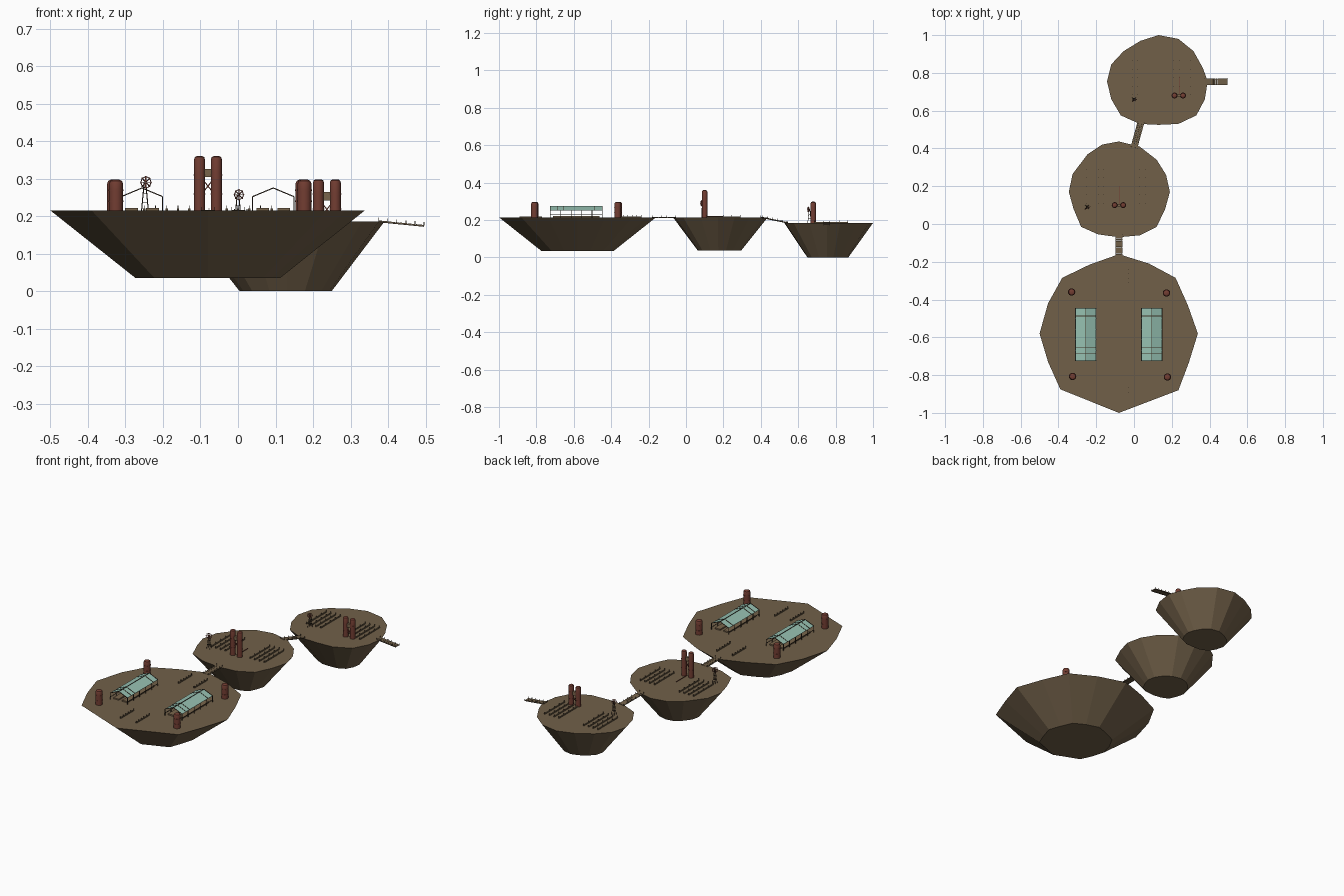
import bpy, bmesh, math
from mathutils import Vector, Matrix

if "Cube" in bpy.data.objects:
    bpy.data.objects.remove(bpy.data.objects["Cube"])


def material(name, rgb):
    m = bpy.data.materials.new(name)
    m.diffuse_color = (*rgb, 1)
    m.use_nodes = True
    m.node_tree.nodes["Principled BSDF"].inputs["Base Color"].default_value = m.diffuse_color
    return m


EARTH = material("earth_brown", (0.165, 0.117, 0.066))
RUST = material("rust_red", (0.17, 0.047, 0.032))
GLASS = material("pale_teal", (0.31, 0.54, 0.45))
DARK = material("dark_timber", (0.05, 0.034, 0.02))
WOOD = material("tan_timber", (0.19, 0.13, 0.072))


class Part:
    """Collects primitives into one named object."""

    def __init__(self, name, mat):
        self.name, self.mat, self.bm = name, mat, bmesh.new()

    def box(self, centre, size, rot=None):
        m = Matrix.Translation(centre) @ (rot or Matrix()) @ Matrix.Diagonal((*size, 1))
        bmesh.ops.create_cube(self.bm, size=1, matrix=m)

    def beam(self, a, b, w, h=None):
        a, b = Vector(a), Vector(b)
        d = b - a
        rot = d.to_track_quat('Y', 'Z').to_matrix().to_4x4()
        self.box((a + b) / 2, (w, d.length, h or w), rot)

    def rings(self, loops):
        """Skin a stack of closed loops and cap both ends."""
        vs = [[self.bm.verts.new(p) for p in loop] for loop in loops]
        n = len(vs[0])
        for lo, hi in zip(vs, vs[1:]):
            for i in range(n):
                self.bm.faces.new((lo[i], lo[(i + 1) % n], hi[(i + 1) % n], hi[i]))
        self.bm.faces.new(vs[0][::-1])
        self.bm.faces.new(vs[-1])

    def done(self, smooth=False):
        bmesh.ops.recalc_face_normals(self.bm, faces=self.bm.faces)
        me = bpy.data.meshes.new(self.name)
        self.bm.to_mesh(me)
        self.bm.free()
        me.materials.append(self.mat)
        ob = bpy.data.objects.new(self.name, me)
        bpy.context.collection.objects.link(ob)
        if smooth:
            bpy.context.view_layer.objects.active = ob
            ob.select_set(True)
            bpy.ops.object.shade_smooth_by_angle(angle=math.radians(40))
            ob.select_set(False)


# Floating islands: irregular outline tapering to a smaller flat base
def island(name, centre, z0, z1, outline):
    c = Vector(centre)

    def loop(k, z):
        return [(*(c + (Vector(p) - c) * k), z) for p in outline]
    p = Part(name, EARTH)
    p.rings([loop(0.46, z0), loop(1, z1)])
    p.done()


island("front_island", (-0.08, -0.58), 0.035, 0.215, [
    (-0.08, -0.16), (-0.235, -0.215), (-0.38, -0.285), (-0.455, -0.42), (-0.5, -0.58), (-0.455, -0.73),
    (-0.39, -0.875), (-0.08, -1.0), (0.235, -0.88), (0.29, -0.735), (0.338, -0.58), (0.285, -0.43),
    (0.22, -0.285), (0.08, -0.21)])
island("middle_island", (-0.08, 0.175), 0.038, 0.215, [
    (-0.08, 0.437), (-0.17, 0.42), (-0.245, 0.37), (-0.325, 0.265), (-0.345, 0.17), (-0.32, 0.08),
    (-0.28, -0.015), (-0.19, -0.055), (-0.08, -0.07), (0.03, -0.06), (0.12, -0.015), (0.165, 0.08),
    (0.19, 0.17), (0.17, 0.26), (0.12, 0.34), (0.03, 0.41)])
island("back_island", (0.13, 0.755), 0.0, 0.185, [
    (0.13, 1.0), (0.035, 0.97), (-0.055, 0.915), (-0.12, 0.845), (-0.143, 0.755), (-0.12, 0.66),
    (-0.07, 0.575), (0.03, 0.53), (0.13, 0.525), (0.235, 0.53), (0.33, 0.575), (0.375, 0.66),
    (0.39, 0.755), (0.365, 0.825), (0.315, 0.915), (0.235, 0.98)])


# Storage tanks with rounded caps and raised hoops
def tank(name, x, y, z0, z1, r):
    h = z1 - z0
    prof = [(r, 0)]
    for f in (0.3, 0.65):
        prof += [(r, f * h), (r * 1.06, f * h), (r * 1.06, f * h + 0.003), (r, f * h + 0.003)]
    prof += [(r, h - 0.01), (r * 0.85, h - 0.003), (r * 0.5, h)]
    p = Part(name, RUST)
    p.rings([[(x + q * math.cos(i * math.tau / 14), y + q * math.sin(i * math.tau / 14), z0 + z)
              for i in range(14)] for q, z in prof])
    p.done(True)


for i, (x, y) in enumerate([(-0.33, -0.36), (0.172, -0.365), (-0.325, -0.807), (0.177, -0.81)]):
    tank(f"corner_tank_{i + 1}", x, y, 0.213, 0.297, 0.0185)

for label, x, y, z0, z1 in (("middle", -0.08, 0.1, 0.213, 0.36), ("back", 0.237, 0.68, 0.183, 0.298)):
    for side in (-1, 1):
        tank(f"{label}_twin_tank_{'left' if side < 0 else 'right'}", x + side * 0.0225, y, z0, z1, 0.0148)
    p = Part(f"{label}_tank_bracket", WOOD)
    p.box((x, y, z1 - 0.045), (0.032, 0.014, 0.022))
    p.done()
    p = Part(f"{label}_tank_brace", RUST)
    for s in (-1, 1):
        p.beam((x - s * 0.016, y, z1 - 0.1), (x + s * 0.016, y, z1 - 0.06), 0.003)
    p.beam((x + 0.003, y, z0 + 0.006), (x + 0.003, y + 0.1, z0 + 0.006), 0.003)
    p.done()

# Greenhouses: open gabled glass roof on a timber frame, with beds beneath
Y0, Y1, EAVE, RIDGE, G = -0.725, -0.447, 0.252, 0.275, 0.215
for label, cx in (("left", -0.256), ("right", 0.094)):
    w = 0.055
    glass, frame, beds = (Part(f"{label}_greenhouse_{n}", m) for n, m in
                          (("glass", GLASS), ("frame", DARK), ("beds", WOOD)))
    sec = [(-w, EAVE), (0, RIDGE), (w, EAVE), (w, EAVE - 0.0015), (0, RIDGE - 0.0015), (-w, EAVE - 0.0015)]
    glass.rings([[(cx + x, y, z) for x, z in sec] for y in (Y0, Y1)])
    for y in (Y0, -0.688, -0.656, -0.487, Y1):
        for s in (-1, 1):
            frame.beam((cx + s * w, y, EAVE), (cx, y, RIDGE), 0.003)
    for s in (-1, 1):
        for i in range(6):
            y = Y0 + (Y1 - Y0) * i / 5
            frame.beam((cx + s * w, y, G), (cx + s * w, y, EAVE), 0.003)
        frame.beam((cx + s * w, Y0, G + 0.014), (cx + s * w, Y1, G + 0.014), 0.002)
        beds.box((cx + s * 0.028, (Y0 + Y1) / 2, G + 0.003), (0.034, Y1 - Y0 - 0.03, 0.008))
    frame.beam((cx, Y0, RIDGE), (cx, Y1, RIDGE), 0.003)
    for part in (glass, frame, beds):
        part.done()


# Crop rows with small stakes
def crops(name, xs, y0, y1, z, count):
    rows, stakes = Part(name + "_rows", EARTH), Part(name + "_stakes", DARK)
    for x in xs:
        rows.box((x, (y0 + y1) / 2, z + 0.002), (0.006, y1 - y0, 0.006))
        for i in range(count):
            y = y0 + (y1 - y0) * i / (count - 1)
            stakes.box((x, y, z + 0.006), (0.002, 0.002, 0.014))
    rows.done()
    stakes.done()


for label, cx, cy, z in (("middle", -0.08, 0.18, 0.215), ("back", 0.13, 0.755, 0.185)):
    for side, s in (("left", -1), ("right", 1)):
        crops(f"{label}_{side}_crop", [cx + s * d for d in (0.08, 0.11, 0.14, 0.17)],
              cy - 0.07, cy + 0.11, z, 5)
for label, y in (("north", -0.3), ("south", -0.83)):
    crops(f"front_{label}_crop", (-0.13, -0.03), y - 0.06, y + 0.06, 0.215, 6)


# Wind pumps: lattice mast and bladed wheel
def wind_pump(name, x, y, z0, hub, r):
    mast, wheel = Part(name + "_mast", DARK), Part(name + "_wheel", RUST)
    for sx in (-1, 1):
        for sy in (-1, 1):
            mast.beam((x + sx * 0.009, y + sy * 0.009, z0), (x + sx * 0.002, y + sy * 0.002, hub), 0.002)
    for f, d in ((0.3, 0.007), (0.6, 0.005)):
        mast.box((x, y, z0 + (hub - z0) * f), (2 * d, 2 * d, 0.0015))
    turn = Matrix.Rotation(math.radians(25), 3, 'Z')

    def at(a, q):
        return Vector((x, y, hub)) + turn @ Vector((q * math.cos(a), -0.006, q * math.sin(a)))
    for i in range(8):
        a, b = i * math.tau / 8, (i + 1) * math.tau / 8
        wheel.beam(at(a, 0.002), at(a, r), 0.0035, 0.002)
        wheel.beam(at(a, r * 0.9), at(b, r * 0.9), 0.002)
    mast.done()
    wheel.done()


wind_pump("middle_wind_pump", -0.248, 0.09, 0.215, 0.29, 0.017)
wind_pump("back_wind_pump", 0.0, 0.66, 0.185, 0.257, 0.015)


# Plank bridges with low rope rails
def bridge(name, a, b, width):
    a, b = Vector(a), Vector(b)
    d = b - a
    side = d.cross(Vector((0, 0, 1))).normalized() * width / 2
    deck, rail = Part(name + "_deck", EARTH), Part(name + "_rails", DARK)
    n = max(3, round(d.length / 0.011))
    for i in range(n):
        deck.beam(a + d * (i + 0.04) / n, a + d * (i + 0.96) / n, width, 0.003)
    for s in (-1, 1):
        rail.beam(a + side * s * 0.85 - Vector((0, 0, 0.002)), b + side * s * 0.85 - Vector((0, 0, 0.002)), 0.003)
        for i in range(6):
            q = a + d * i / 5 + side * s * 0.95
            rail.beam(q, q + Vector((0, 0, 0.009)), 0.002)
    deck.done()
    rail.done()


bridge("front_bridge", (-0.08, -0.18, 0.215), (-0.08, -0.055, 0.215), 0.038)
bridge("back_bridge", (0.0, 0.405, 0.215), (0.037, 0.54, 0.187), 0.036)
bridge("broken_bridge", (0.375, 0.752, 0.187), (0.496, 0.752, 0.175), 0.034)
